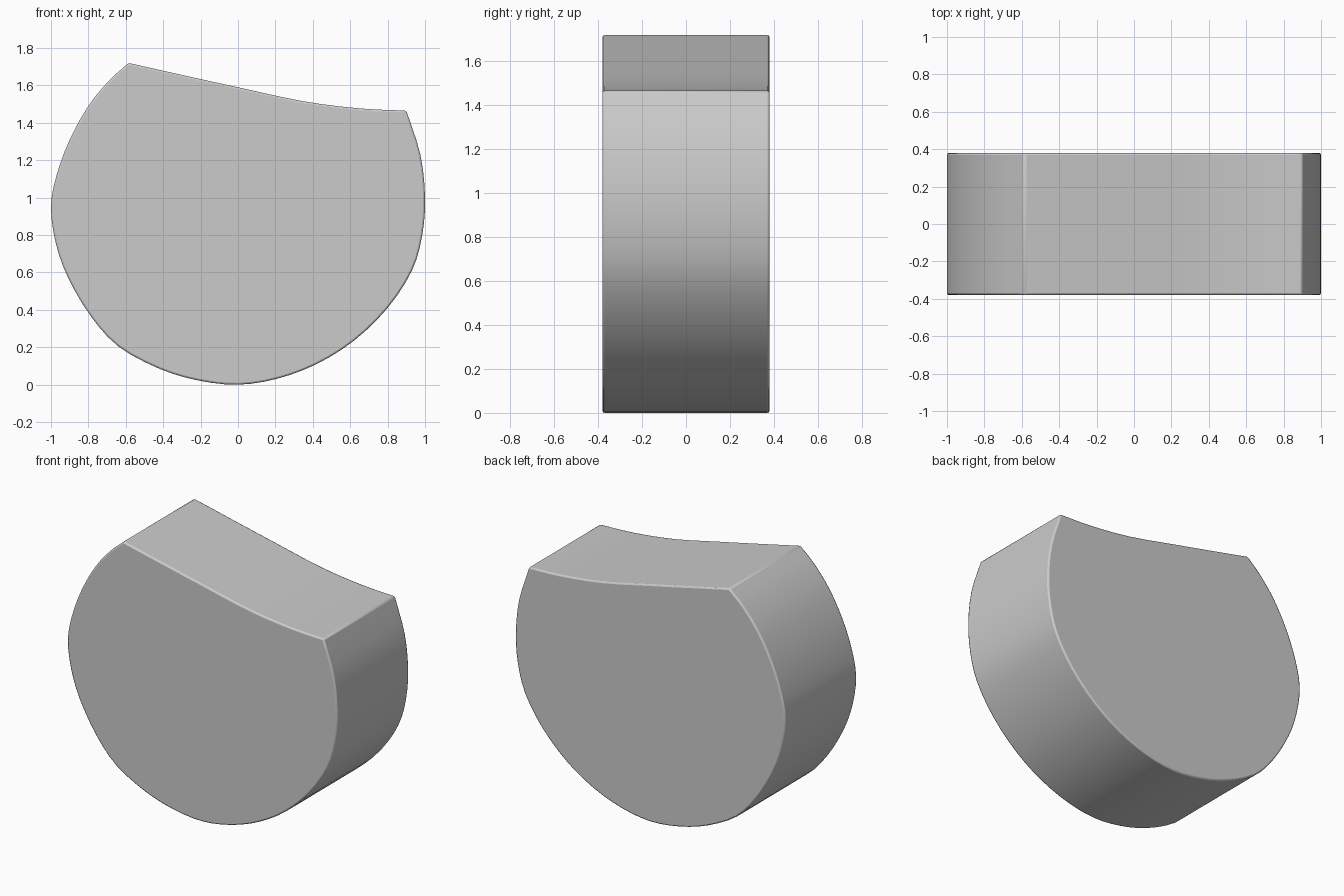
import bpy, bmesh
from math import radians
from mathutils import Vector

if "Cube" in bpy.data.objects:
    bpy.data.objects.remove(bpy.data.objects["Cube"])

HALF_DEPTH = 0.38

# Round side and base, from the upper left corner down and around to the upper right
rim = [(-0.585, 1.72), (-0.69, 1.625), (-0.80, 1.49), (-0.90, 1.31), (-0.97, 1.12),
       (-1.0, 0.95), (-0.975, 0.76), (-0.91, 0.575), (-0.79, 0.37), (-0.64, 0.205),
       (-0.42, 0.085), (-0.21, 0.022), (0.0, 0.0), (0.21, 0.032), (0.42, 0.11),
       (0.62, 0.235), (0.80, 0.41), (0.93, 0.61), (0.985, 0.80), (1.0, 1.0),
       (0.975, 1.23), (0.90, 1.465)]
# Shallow concave top, right to left
top = [(0.90, 1.465), (0.65, 1.477), (0.35, 1.515), (0.0, 1.59), (-0.3, 1.656), (-0.585, 1.72)]


def smooth_path(points, steps):
    """Catmull-Rom samples, leaving out the last point."""
    p = [Vector(q) for q in points]
    p = [2 * p[0] - p[1]] + p + [2 * p[-1] - p[-2]]
    out = []
    for a, b, c, d in zip(p, p[1:], p[2:], p[3:]):
        for i in range(steps):
            t = i / steps
            out.append(0.5 * (2 * b + (c - a) * t + (2 * a - 5 * b + 4 * c - d) * t**2
                              + (3 * b - a - 3 * c + d) * t**3))
    return out


# Extrude the outline into a thick slab
outline = smooth_path(rim, 3) + smooth_path(top, 3)
bm = bmesh.new()
front = bm.faces.new([bm.verts.new((v.x, -HALF_DEPTH, max(v.y, 0))) for v in outline])
ext = bmesh.ops.extrude_face_region(bm, geom=[front], use_keep_orig=True)
back = [g for g in ext["geom"] if isinstance(g, bmesh.types.BMVert)]
bmesh.ops.translate(bm, verts=back, vec=(0, 2 * HALF_DEPTH, 0))
bmesh.ops.recalc_face_normals(bm, faces=bm.faces)
mesh = bpy.data.meshes.new("rounded_block")
bm.to_mesh(mesh)
bm.free()
block = bpy.data.objects.new("rounded_block", mesh)
bpy.context.collection.objects.link(block)

# Fine softened edges
bevel = block.modifiers.new("soft_edges", "BEVEL")
bevel.width = 0.01
bevel.segments = 2
bevel.limit_method = "ANGLE"
bevel.angle_limit = radians(30)

bpy.context.view_layer.objects.active = block
block.select_set(True)
bpy.ops.object.shade_smooth_by_angle(angle=radians(50))
